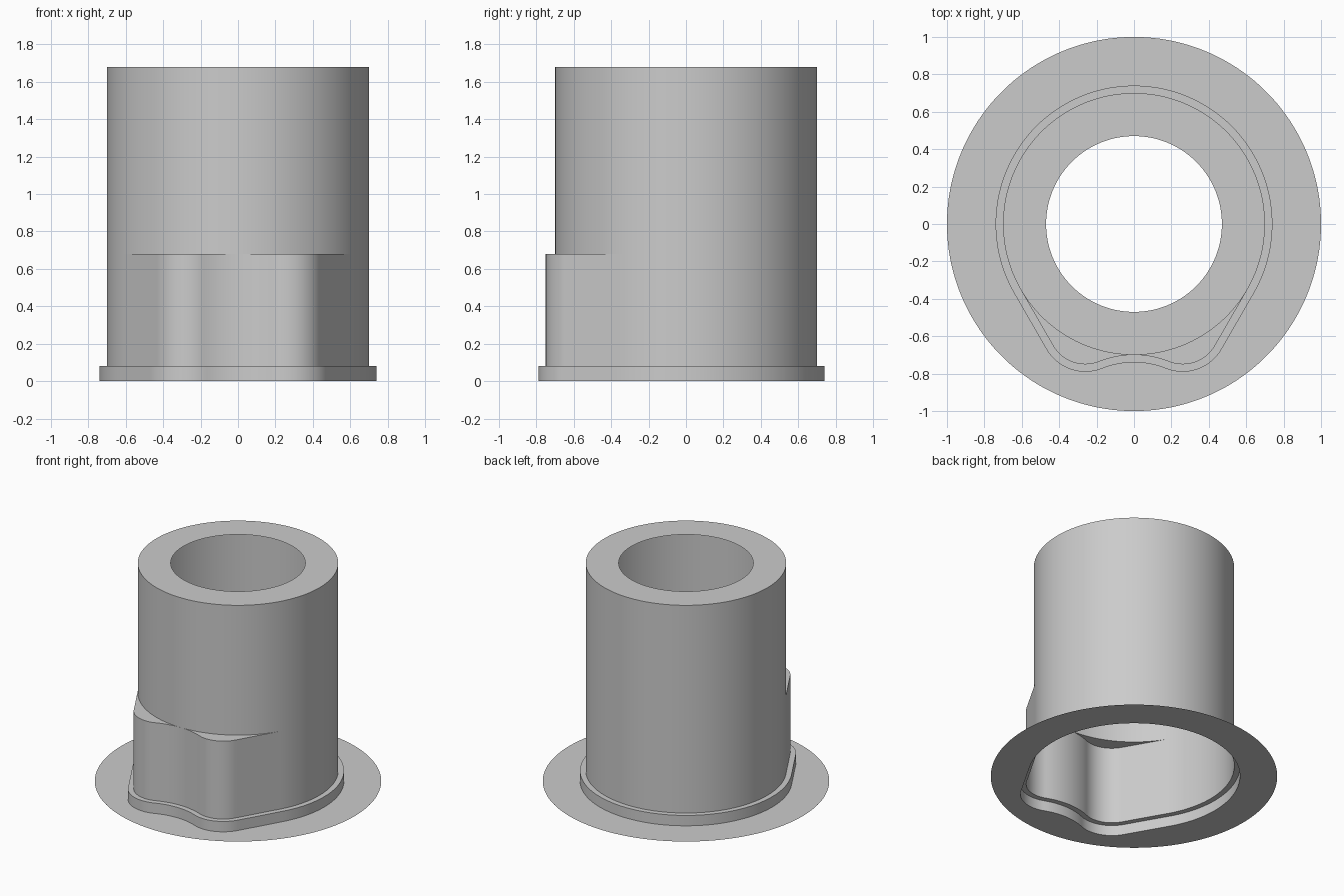
import bpy
import bmesh
from math import cos, sin, radians, atan2, hypot
from mathutils import Vector

if "Cube" in bpy.data.objects:
    bpy.data.objects.remove(bpy.data.objects["Cube"], do_unlink=True)

GREY = (0.6, 0.6, 0.6, 1.0)
mat = bpy.data.materials.new("plain grey")
mat.use_nodes = True
mat.diffuse_color = GREY
mat.node_tree.nodes["Principled BSDF"].inputs["Base Color"].default_value = GREY

BARREL_R, BORE_R = 0.70, 0.47
LOBE_R, LOBE_X, LOBE_Y = 0.20, 0.26, -0.55
DIP_R = 0.50                      # concave curve between the two lobes
DIP_Y = -BARREL_R - DIP_R


def arc(cx, cy, r, start, end, steps):
    return [Vector((cx + r * cos(start + (end - start) * i / steps),
                    cy + r * sin(start + (end - start) * i / steps)))
            for i in range(steps + 1)]


def outline(offset=0.0):
    """Closed counter-clockwise loop: round back, straight flanks, two lobes."""
    tangent = radians(-30)
    join = atan2(DIP_Y - LOBE_Y, -LOBE_X)
    dip_angle = atan2(LOBE_Y - DIP_Y, LOBE_X)
    # right half, from the middle of the dip around to the middle of the back
    dip = arc(0, DIP_Y, DIP_R - offset, radians(90), dip_angle, 12)
    lobe = arc(LOBE_X, LOBE_Y, LOBE_R + offset, join, tangent, 24)
    back = arc(0, 0, BARREL_R + offset, tangent, radians(90), 60)
    flank = [lobe[-1].lerp(back[0], i / 12) for i in range(1, 12)]
    half = dip[:-1] + lobe + flank + back
    mirrored = [Vector((-p.x, p.y)) for p in reversed(half[1:-1])]
    return half + mirrored


def circle(radius):
    """Round loop whose points line up with the body outline."""
    return [p * (radius / hypot(p.x, p.y)) for p in outline()]


def skin(name, loops):
    """Join successive (loop, height) pairs with quads."""
    bm = bmesh.new()
    rings = [[bm.verts.new((p.x, p.y, z)) for p in loop] for loop, z in loops]
    for a, b in zip(rings, rings[1:]):
        for i in range(len(a)):
            j = (i + 1) % len(a)
            bm.faces.new((a[i], a[j], b[j], b[i]))
    bmesh.ops.remove_doubles(bm, verts=bm.verts, dist=0.0001)
    mesh = bpy.data.meshes.new(name)
    bm.to_mesh(mesh)
    bm.free()
    mesh.materials.append(mat)
    ob = bpy.data.objects.new(name, mesh)
    bpy.context.collection.objects.link(ob)
    bpy.ops.object.select_all(action="DESELECT")
    ob.select_set(True)
    bpy.context.view_layer.objects.active = ob
    bpy.ops.object.shade_smooth_by_angle(angle=radians(30))
    return ob


body, foot, barrel = outline(), outline(0.04), circle(BARREL_R)

# Flat sheet around the foot
skin("base_flange", [(circle(1.0), 0), (foot, 0)])
# Low step around the bottom
skin("foot_rim", [(foot, 0), (foot, 0.08), (body, 0.08)])
# Lobed lower wall with its ledge
skin("lobed_skirt", [(body, 0.08), (body, 0.68), (barrel, 0.68)])
# Round upper wall with the open top ring
skin("barrel", [(barrel, 0.68), (barrel, 1.68), (circle(BORE_R), 1.68)])
